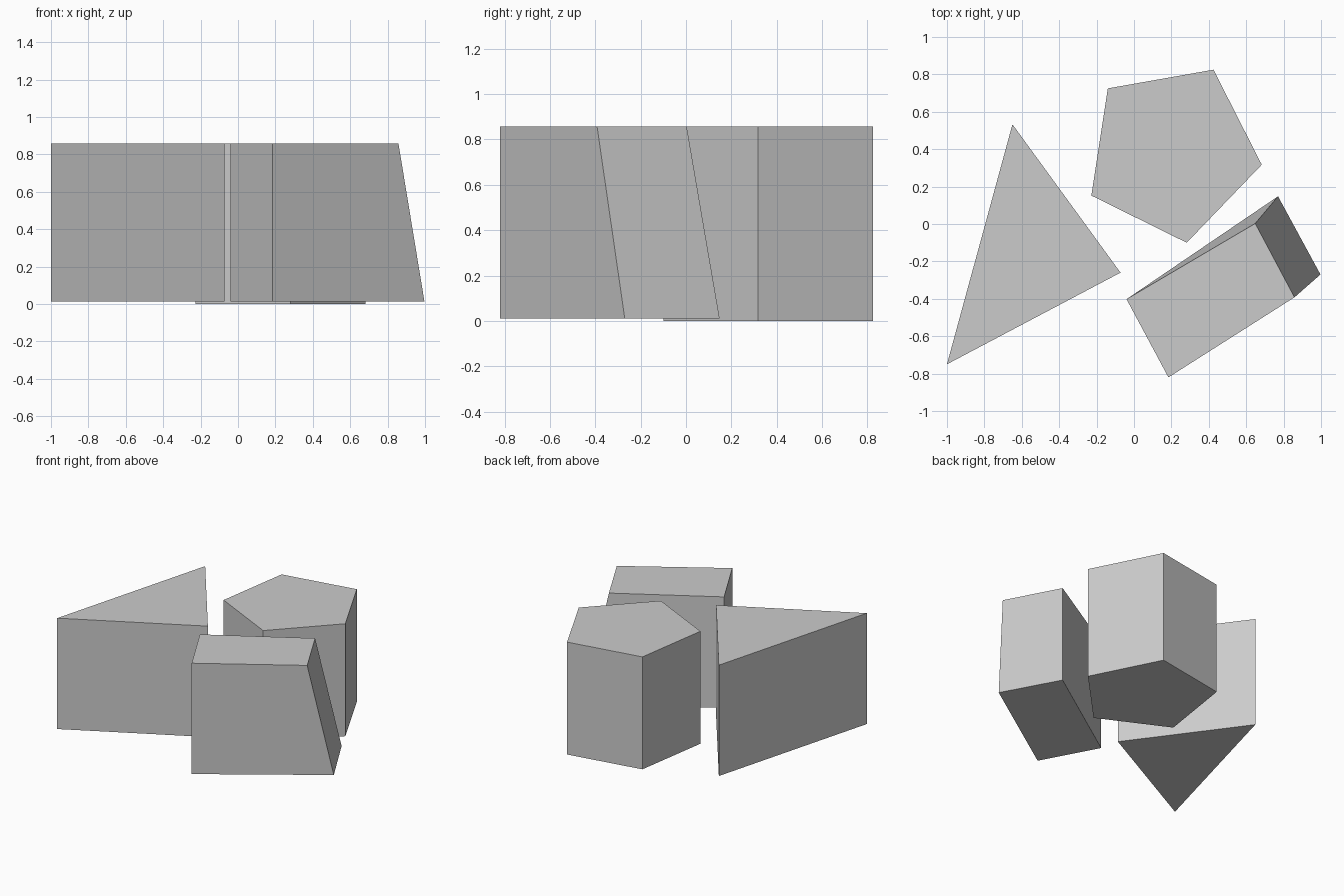
import bpy
import bmesh

if "Cube" in bpy.data.objects:
    bpy.data.objects.remove(bpy.data.objects["Cube"])

TOP = 0.857


def block(name, base, z0, top=None):
    """Closed flat-sided block between a base outline and a top outline."""
    top = top or base
    bm = bmesh.new()
    lower = [bm.verts.new((x, y, z0)) for x, y in base]
    upper = [bm.verts.new((x, y, TOP)) for x, y in top]
    bm.faces.new(lower[::-1])
    bm.faces.new(upper)
    n = len(base)
    for i in range(n):
        j = (i + 1) % n
        bm.faces.new((lower[i], lower[j], upper[j], upper[i]))
    bmesh.ops.recalc_face_normals(bm, faces=bm.faces)
    mesh = bpy.data.meshes.new(name)
    bm.to_mesh(mesh)
    bm.free()
    obj = bpy.data.objects.new(name, mesh)
    bpy.context.collection.objects.link(obj)
    return obj


# Three-sided block on the left
block("triangular_block", [(-1.0, -0.75), (-0.072, -0.26), (-0.65, 0.533)], 0.012)

# Five-sided block at the back
block("pentagonal_block",
      [(-0.228, 0.152), (0.282, -0.10), (0.683, 0.317), (0.425, 0.825), (-0.14, 0.725)], 0.0)

# Four-sided block whose right end slopes inward towards the top
block("sloped_block",
      [(-0.04, -0.402), (0.184, -0.82), (0.997, -0.27), (0.77, 0.148)], 0.012,
      [(-0.04, -0.402), (0.184, -0.82), (0.858, -0.392), (0.648, 0.003)])
